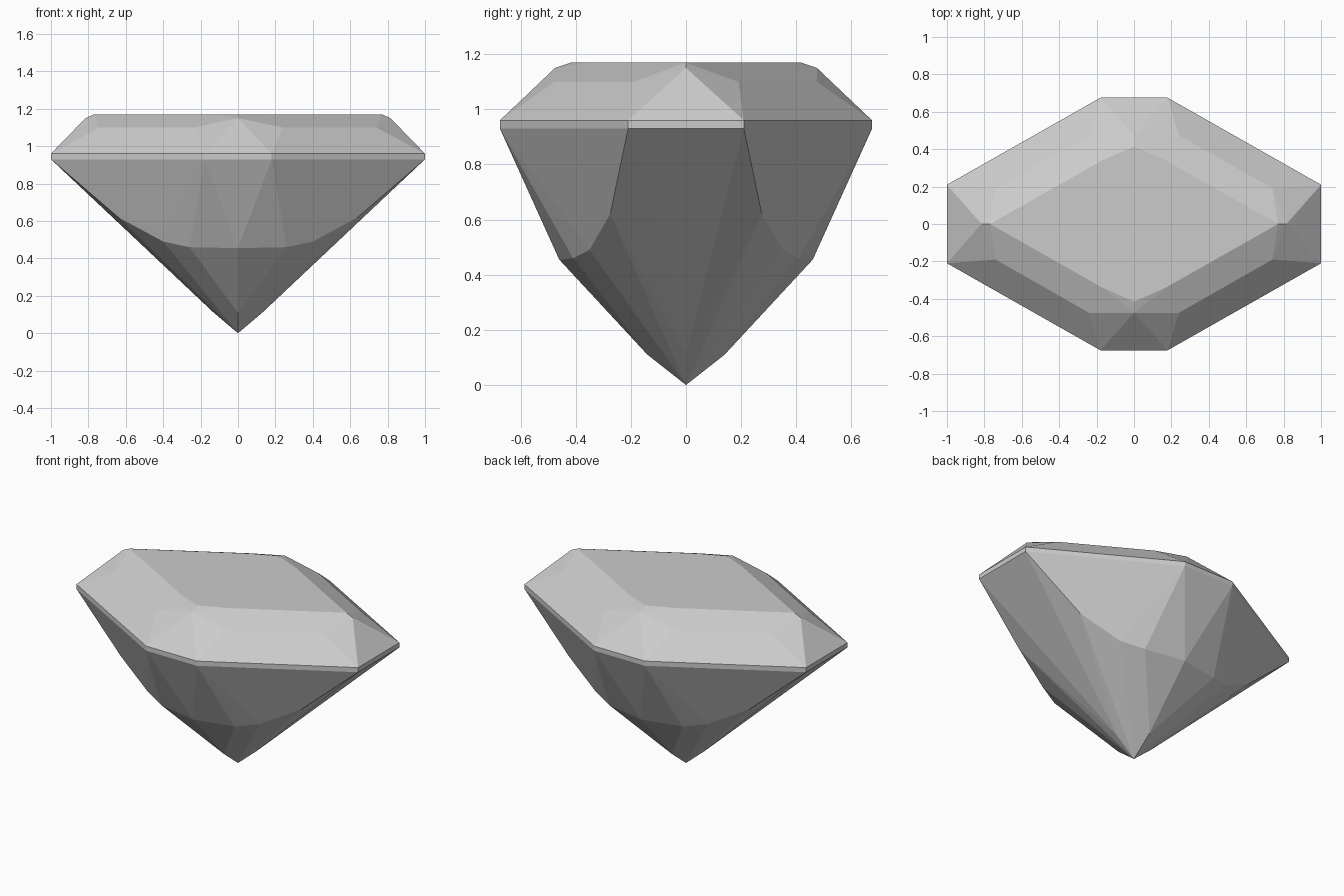
import bpy
import bmesh
from math import radians

cube = bpy.data.objects.get("Cube")
if cube:
    bpy.data.objects.remove(cube, do_unlink=True)

# Single grey stone material
grey = bpy.data.materials.new("stone_grey")
grey.use_nodes = True
color = (0.6, 0.6, 0.6, 1.0)
grey.diffuse_color = color
grey.node_tree.nodes["Principled BSDF"].inputs["Base Color"].default_value = color

# Facet corners of one quarter of the cut stone
girdle = [(x, y, z) for x, y in ((0.18, 0.675), (1.0, 0.21)) for z in (0.93, 0.96)]
crown = [(0.24, 0.475, 1.10), (0.74, 0.19, 1.10), (0, 0.475, 1.15), (0.815, 0, 1.15)]
table = [(0, 0.415, 1.17), (0.17, 0.34, 1.17), (0.77, 0, 1.17)]
pavilion = [(0, 0.46, 0.455), (0.26, 0.41, 0.46), (0.40, 0.35, 0.49), (0.64, 0.275, 0.62)]
culet = [(0.13, 0, 0.11), (0, 0.14, 0.11), (0, 0, 0)]

# Mirror the corners in x and y, without doubles on the mirror planes
corners = set()
for x, y, z in girdle + crown + table + pavilion + culet:
    for sx in (1, -1):
        for sy in (1, -1):
            corners.add((sx * x, sy * y, z))

# Wrap the corners in flat facets and merge coplanar triangles
bm = bmesh.new()
for corner in sorted(corners):
    bm.verts.new(corner)
hull = bmesh.ops.convex_hull(bm, input=bm.verts)
loose = [v for v in bm.verts if not v.link_faces]
bmesh.ops.delete(bm, geom=loose, context="VERTS")
bmesh.ops.dissolve_limit(bm, angle_limit=radians(1.5), verts=bm.verts, edges=bm.edges)
bmesh.ops.recalc_face_normals(bm, faces=bm.faces)

mesh = bpy.data.meshes.new("gemstone")
bm.to_mesh(mesh)
bm.free()
mesh.materials.append(grey)
gem = bpy.data.objects.new("gemstone", mesh)
bpy.context.collection.objects.link(gem)
